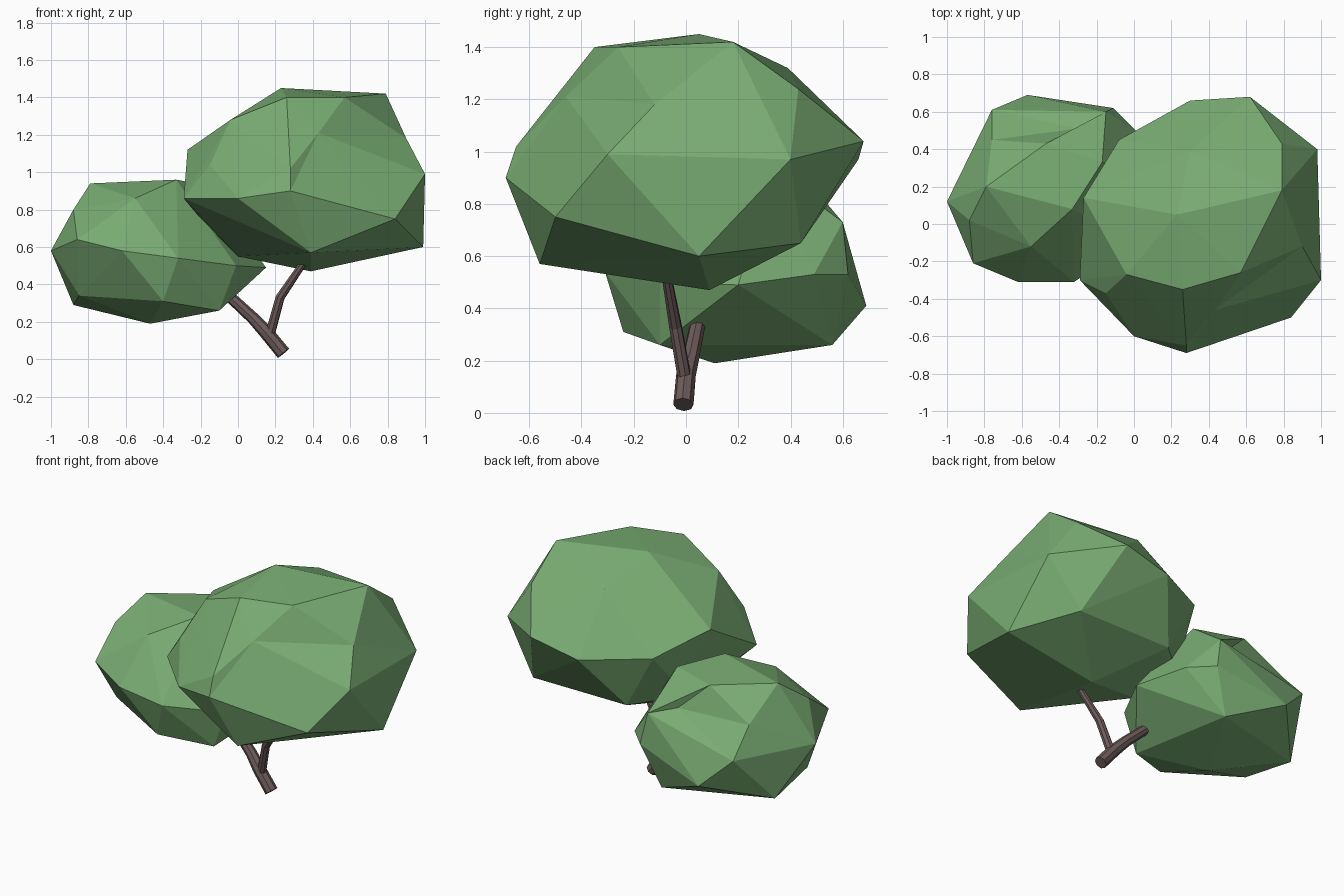
import bpy, bmesh
from mathutils import Vector


def material(name, rgb):
    m = bpy.data.materials.new(name)
    m.diffuse_color = (*rgb, 1)
    return m


leaf = material("leaf_green", (0.19, 0.41, 0.17))
bark = material("bark_brown", (0.155, 0.105, 0.105))


def faceted_clump(name, points, dents):
    """Flat-faced foliage: hull of corner points; dents are hulled pushed out, then set back."""
    centre = sum((Vector(p) for p in points), Vector()) / len(points)
    bm = bmesh.new()
    for p in points:
        bm.verts.new(p)
    pushed = {bm.verts.new(centre + (Vector(p) - centre) * 1.12): p for p in dents}
    bmesh.ops.convex_hull(bm, input=bm.verts[:])
    for v, p in pushed.items():
        v.co = p
    bmesh.ops.delete(bm, geom=[v for v in bm.verts if not v.link_faces], context='VERTS')
    bmesh.ops.recalc_face_normals(bm, faces=bm.faces[:])
    me = bpy.data.meshes.new(name)
    bm.to_mesh(me)
    bm.free()
    me.materials.append(leaf)
    ob = bpy.data.objects.new(name, me)
    bpy.context.collection.objects.link(ob)


def limb(name, path):
    """Eight-sided tapering tube along (x, y, z, radius) points."""
    cu = bpy.data.curves.new(name, 'CURVE')
    cu.dimensions = '3D'
    cu.bevel_depth = 1
    cu.bevel_resolution = 2
    cu.use_fill_caps = True
    sp = cu.splines.new('POLY')
    sp.points.add(len(path) - 1)
    for pt, (x, y, z, r) in zip(sp.points, path):
        pt.co = (x, y, z, 1)
        pt.radius = r
    sp.use_smooth = False
    cu.materials.append(bark)
    ob = bpy.data.objects.new(name, cu)
    bpy.context.collection.objects.link(ob)
    bpy.ops.object.select_all(action='DESELECT')
    ob.select_set(True)
    bpy.context.view_layer.objects.active = ob
    bpy.ops.object.convert(target='MESH')


# Large foliage clump, top to bottom
faceted_clump("large_foliage", [
    (0.23, 0.05, 1.45), (0.79, 0.18, 1.42), (0.26, -0.35, 1.40), (0.57, -0.26, 1.40),
    (0.30, 0.39, 1.32), (-0.04, -0.27, 1.28), (0.79, 0.43, 1.24), (-0.27, 0.14, 1.12),
    (0.62, 0.68, 1.04), (0.28, -0.65, 1.02), (-0.15, -0.37, 1.04),
    (1.00, -0.30, 0.99), (0.98, 0.40, 0.97), (0.30, 0.66, 0.97), (-0.08, 0.45, 1.00),
    (0.28, -0.69, 0.90), (0.00, -0.60, 0.86), (-0.29, -0.30, 0.86),
    (0.84, -0.50, 0.75), (-0.15, 0.20, 0.69), (0.77, 0.44, 0.65), (0.11, 0.44, 0.65),
    (0.99, 0.05, 0.60), (0.39, -0.56, 0.57), (0.00, 0.00, 0.55), (0.39, 0.09, 0.47)],
    dents=[(0.43, -0.46, 1.21), (0.90, -0.12, 1.18)])

# Small foliage clump, top to bottom
faceted_clump("small_foliage", [
    (-0.79, 0.20, 0.94), (-0.47, 0.43, 0.93), (-0.33, 0.08, 0.96), (-0.17, 0.33, 0.93),
    (-0.88, 0.02, 0.80), (-0.55, -0.12, 0.86),
    (-0.15, 0.60, 0.73), (-0.86, -0.21, 0.64), (-0.62, -0.31, 0.58), (-0.76, 0.61, 0.59),
    (0.02, 0.49, 0.53), (-1.00, 0.12, 0.58), (-0.32, -0.31, 0.54), (-0.11, 0.62, 0.53),
    (-0.01, -0.10, 0.50), (0.15, 0.20, 0.49), (-0.57, 0.69, 0.41), (-0.85, -0.01, 0.34),
    (-0.40, -0.24, 0.31), (-0.88, 0.36, 0.29),
    (-0.22, 0.56, 0.26), (-0.10, -0.10, 0.26), (-0.47, 0.11, 0.19)],
    dents=[(-0.30, 0.51, 0.77), (-0.76, 0.45, 0.76)])

# Leaning trunk and the side branch that forks from it
limb("trunk", [(0.243, -0.01, 0.032, 0.039), (0.15, 0.0, 0.145, 0.038),
               (0.08, 0.02, 0.22, 0.033), (-0.05, 0.045, 0.34, 0.03)])
limb("branch", [(0.17, -0.005, 0.13, 0.027), (0.225, -0.04, 0.33, 0.025),
                (0.34, -0.07, 0.50, 0.02), (0.37, -0.075, 0.55, 0.018)])
